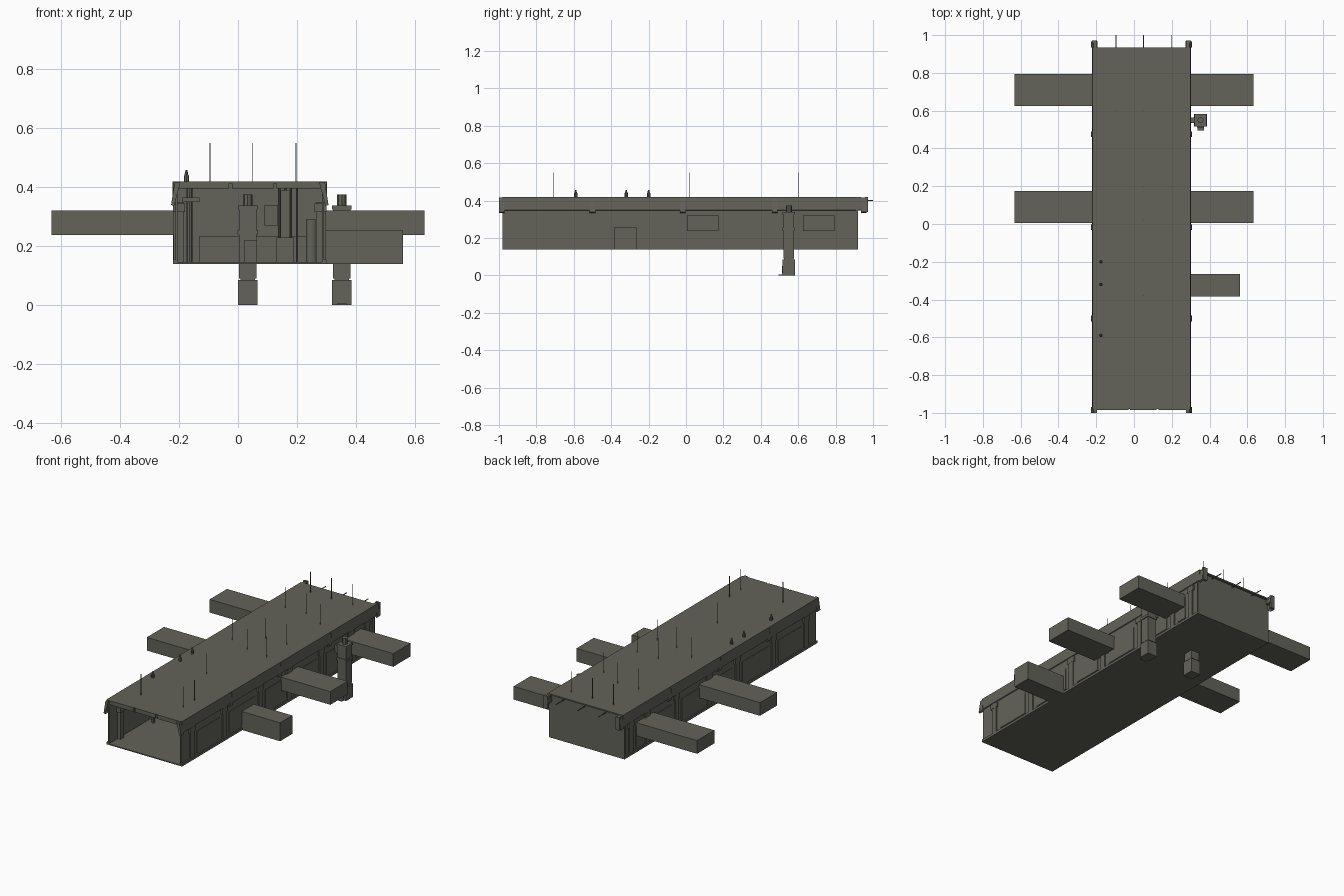
import bpy, bmesh
from mathutils import Vector

cube = bpy.data.objects.get("Cube")
if cube:
    bpy.data.objects.remove(cube, do_unlink=True)

mat = bpy.data.materials.new("olive_grey")
mat.use_nodes = True
COLOUR = (0.125, 0.125, 0.103, 1)
mat.diffuse_color = COLOUR
mat.node_tree.nodes["Principled BSDF"].inputs["Base Color"].default_value = COLOUR

MID = 0.04                    # centre line of the hall
WEST, EAST = -0.22, 0.30      # outer sides
FLOOR, ROOF = 0.14, 0.42


def finish(name, bm):
    bmesh.ops.recalc_face_normals(bm, faces=bm.faces)
    mesh = bpy.data.meshes.new(name)
    bm.to_mesh(mesh)
    bm.free()
    mesh.materials.append(mat)
    obj = bpy.data.objects.new(name, mesh)
    bpy.context.collection.objects.link(obj)
    return obj


def box(name, xs, ys, zs):
    bm = bmesh.new()
    bmesh.ops.create_cube(bm, size=1)
    for v in bm.verts:
        v.co = Vector([(r[0] + r[1]) / 2 + c * (r[1] - r[0])
                       for r, c in zip((xs, ys, zs), v.co)])
    return finish(name, bm)


def extrude_y(name, outline, y0, y1):
    """Closed (x, z) outline pushed along y."""
    bm = bmesh.new()
    face = bm.faces.new([bm.verts.new((x, y0, z)) for x, z in outline])
    new = bmesh.ops.extrude_face_region(bm, geom=[face])["geom"]
    bmesh.ops.translate(bm, vec=(0, y1 - y0, 0),
                        verts=[g for g in new if isinstance(g, bmesh.types.BMVert)])
    return finish(name, bm)


def cylinder(name, x, y, z0, z1, r, top=None, sides=8):
    bm = bmesh.new()
    bmesh.ops.create_cone(bm, cap_ends=True, segments=sides, radius1=r,
                          radius2=r if top is None else top, depth=z1 - z0)
    bmesh.ops.translate(bm, vec=(x, y, (z0 + z1) / 2), verts=bm.verts)
    return finish(name, bm)


def span(a, b):
    return (min(a, b), max(a, b))


# Hall shell, open at the front
box("floor", (WEST, EAST), (-0.98, 0.92), (FLOOR, FLOOR + 0.006))
box("roof", (WEST, EAST), (-0.98, 0.935), (ROOF - 0.008, ROOF))
box("back_wall", (WEST, EAST), (0.91, 0.92), (FLOOR, ROOF - 0.008))
for x0, x1 in ((-0.215, -0.03), (-0.02, 0.12), (0.13, 0.295)):
    box("front_fascia", (x0, x1), (-0.985, -0.975), (0.395, ROOF))

pillars = (-0.875, -0.555, -0.2, 0.08, 0.40, 0.69, 0.85)
eaves = ((-0.98, -0.51), (-0.49, -0.03), (-0.005, 0.46), (0.49, 0.935))
brackets = (-0.985, -0.5, -0.018, 0.475, 0.95)

for side, s in (("left", 1), ("right", -1)):
    def X(d):
        """Distance outwards from the centre line on this side."""
        return MID + s * d

    box(side + "_wall", span(X(0.245), X(0.252)), (-0.98, 0.92), (FLOOR, ROOF - 0.008))
    box(side + "_sill", span(X(0.25), X(0.26)), (-0.98, 0.92), (FLOOR, 0.155))
    # Hanging eave panels
    for y0, y1 in eaves:
        extrude_y(side + "_eave", [(X(0.24), ROOF), (X(0.26), ROOF), (X(0.262), 0.35),
                                   (X(0.257), 0.347)], y0, y1)
    # Sloping brackets between the panels
    for y in brackets:
        extrude_y(side + "_bracket", [(X(0.235), ROOF - 0.003), (X(0.255), ROOF - 0.003),
                                      (X(0.267), 0.34), (X(0.257), 0.335)],
                  y - 0.015, y + 0.015)
    # Pillars with wider heads, outside and inside
    for y in pillars:
        box(side + "_pillar", span(X(0.225), X(0.259)), (y - 0.018, y + 0.018), (FLOOR, 0.35))
        box(side + "_pillar_head", span(X(0.22), X(0.26)), (y - 0.028, y + 0.028), (0.315, 0.345))
    # Raised wall plates
    for y0, y1 in zip(pillars[:-1], pillars[1:]):
        box(side + "_wall_plate", span(X(0.25), X(0.256)), (y0 + 0.05, y1 - 0.05), (0.165, 0.3))
    # Docking tunnels
    for y in (0.005, 0.625):
        box(side + "_tunnel", span(X(0.245), s * 0.633), (y, y + 0.17), (0.238, 0.32))
    # Rear hooks
    box(side + "_rear_arm", span(X(0.232), X(0.25)), (0.93, 0.97), (0.375, 0.40))
    box(side + "_rear_hook", span(X(0.235), X(0.262)), (0.958, 0.972), (0.34, 0.42))

box("short_tunnel", (0.29, 0.56), (-0.385, -0.265), (FLOOR, 0.255))

# Twin lift towers
for name, x in (("outer", 0.352), ("inner", 0.033)):
    box(name + "_tower", (x - 0.029, x + 0.029), (0.52, 0.578), (0.09, 0.335))
    box(name + "_tower_foot", (x - 0.033, x + 0.033), (0.515, 0.582), (0, 0.085))
    box(name + "_tower_neck", (x - 0.025, x + 0.025), (0.525, 0.575), (0.08, 0.095))
    box(name + "_tower_collar", (x - 0.034, x + 0.034), (0.515, 0.582), (0.24, 0.255))
    box(name + "_tower_door", (x - 0.018, x + 0.018), (0.512, 0.53), (0.01, 0.05))
    box(name + "_tower_head", (x - 0.033, x + 0.033), (0.517, 0.582), (0.325, 0.338))
    cylinder(name + "_tower_cap", x, 0.55, 0.335, 0.375, 0.016)
box("tower_step", (0.335, 0.37), (0.495, 0.52), (0, 0.005))
box("tower_link", (0.29, 0.33), (0.535, 0.565), (0.27, 0.32))

# Roof beacons
for y in (-0.59, -0.32, -0.2):
    cylinder("beacon_base", -0.175, y, ROOF, 0.44, 0.009)
    cylinder("beacon_tip", -0.175, y, 0.44, 0.458, 0.007, 0.003)

# Thin roof masts on three lines, and the matching rear rods
masts = {-0.095: (-0.82, 0.08, 0.6, 0.85), 0.05: (-0.38, 0.02, 0.2, 0.6, 0.85),
         0.197: (-0.82, -0.71, 0.0, 0.2, 0.53, 0.85)}
for x, rows in masts.items():
    for y in rows:
        box("mast", (x - 0.0015, x + 0.0015), (y - 0.0005, y + 0.0005), (ROOF, 0.55))
    box("rear_rod", (x - 0.002, x + 0.002), (0.92, 1.0), (0.399, 0.403))

# Fittings inside the hall
box("back_ledge", (-0.13, 0.28), (0.86, 0.912), (FLOOR, 0.235))
box("cabinet", (0.02, 0.065), (0.44, 0.5), (FLOOR, 0.22))
box("machine_base", (0.13, 0.19), (0.3, 0.4), (FLOOR, 0.23))
box("machine_top", (0.145, 0.175), (0.32, 0.38), (0.23, 0.39))
box("hanging_crate", (0.09, 0.135), (0.6, 0.66), (0.27, 0.34))
for i in range(4):
    cylinder("tall_pipe", 0.14 + i * 0.02, 0.8, FLOOR, 0.4, 0.004)
    cylinder("side_tank", 0.25, -0.1 + i * 0.12, FLOOR, 0.29, 0.02, sides=12)
    cylinder("side_pipe", -0.165, -0.6 + i * 0.3, FLOOR, 0.41, 0.01)
    box("side_shelf", (-0.19, -0.13), (-0.65 + i * 0.3, -0.55 + i * 0.3), (0.35, 0.365))
